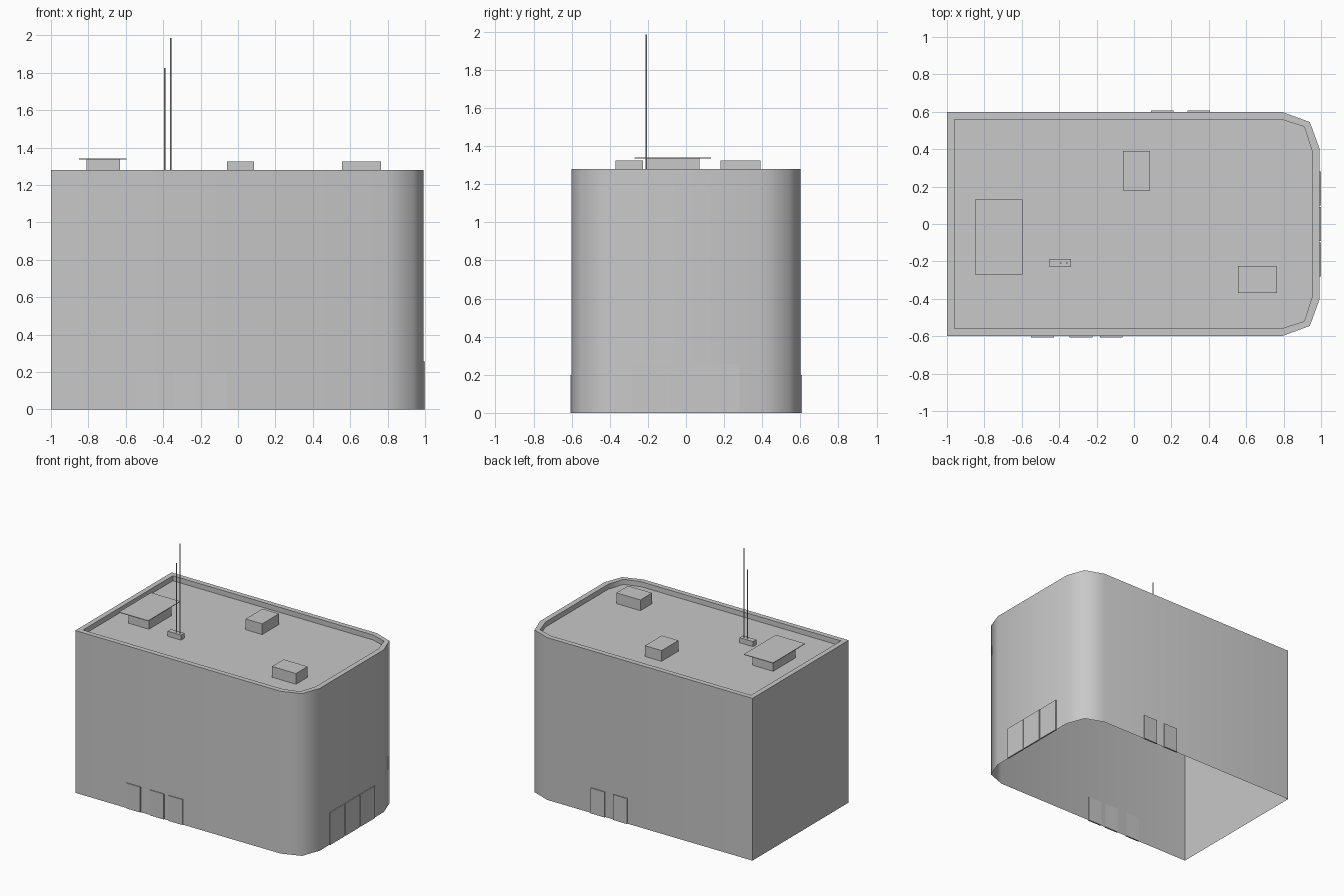
import bpy, bmesh, math
from mathutils import Matrix, Vector

old = bpy.data.objects.get("Cube")
if old:
    bpy.data.objects.remove(old, do_unlink=True)

grey = bpy.data.materials.new("plain_grey")
grey.use_nodes = True
grey.diffuse_color = (0.58, 0.58, 0.58, 1)
grey.node_tree.nodes["Principled BSDF"].inputs["Base Color"].default_value = (0.58, 0.58, 0.58, 1)


def finish(name, bm):
    bmesh.ops.recalc_face_normals(bm, faces=bm.faces)
    mesh = bpy.data.meshes.new(name)
    bm.to_mesh(mesh)
    bm.free()
    mesh.materials.append(grey)
    obj = bpy.data.objects.new(name, mesh)
    bpy.context.collection.objects.link(obj)
    return obj


def box(name, xs, ys, zs):
    bm = bmesh.new()
    bmesh.ops.create_cube(bm, size=1)
    for v in bm.verts:
        v.co = Vector([r[0] if c < 0 else r[1] for c, r in zip(v.co, (xs, ys, zs))])
    return finish(name, bm)


def mast(name, x, y, z0, z1, radius=0.004):
    bm = bmesh.new()
    bmesh.ops.create_cone(bm, cap_ends=True, segments=8, radius1=radius, radius2=radius,
                          depth=z1 - z0, matrix=Matrix.Translation((x, y, (z0 + z1) / 2)))
    return finish(name, bm)


# Building shell: open at the bottom, with a parapet around a sunken roof
TOP, ROOF = 1.28, 1.24
half_outer = [(-1, 0.6), (0.79, 0.6), (0.94, 0.545), (0.993, 0.4)]
half_inner = [(-0.96, 0.56), (0.785, 0.56), (0.91, 0.52), (0.952, 0.39)]


def mirrored(half):
    return half + [(x, -y) for x, y in reversed(half)]


bm = bmesh.new()
rings = [[bm.verts.new((x, y, z)) for x, y in mirrored(half)]
         for half, z in ((half_outer, 0), (half_outer, TOP), (half_inner, TOP), (half_inner, ROOF))]
for low, high in zip(rings, rings[1:]):
    for i in range(len(low)):
        j = (i + 1) % len(low)
        bm.faces.new((low[i], low[j], high[j], high[i]))
bm.faces.new(rings[-1])
shell = finish("building_shell", bm)
bpy.ops.object.select_all(action='DESELECT')
shell.select_set(True)
bpy.context.view_layer.objects.active = shell
bpy.ops.object.shade_smooth_by_angle(angle=math.radians(60))

# Roof units
box("roof_unit_back", (-0.06, 0.085), (0.18, 0.39), (ROOF, 1.325))
box("roof_unit_front", (0.555, 0.765), (-0.37, -0.225), (ROOF, 1.325))
box("roof_hatch_base", (-0.81, -0.63), (-0.21, 0.07), (ROOF, 1.335))
box("roof_hatch_cover", (-0.85, -0.595), (-0.27, 0.13), (1.335, 1.34))

# Antennas on their shared foot
box("antenna_foot", (-0.453, -0.336), (-0.23, -0.188), (ROOF, 1.28))
mast("antenna_short", -0.392, -0.208, 1.28, 1.825)
mast("antenna_tall", -0.36, -0.208, 1.28, 1.985)

# Doors on three sides
for i, x in enumerate((-0.55, -0.345, -0.183)):
    box(f"front_door_{i + 1}", (x, x + 0.122), (-0.607, -0.595), (0, 0.2))
for i, x in enumerate((0.09, 0.285)):
    box(f"back_door_{i + 1}", (x, x + 0.122), (0.595, 0.608), (0, 0.2))
for i, y in enumerate((-0.19, 0, 0.19)):
    box(f"end_door_{i + 1}", (0.988, 1), (y - 0.09, y + 0.09), (0, 0.255))
